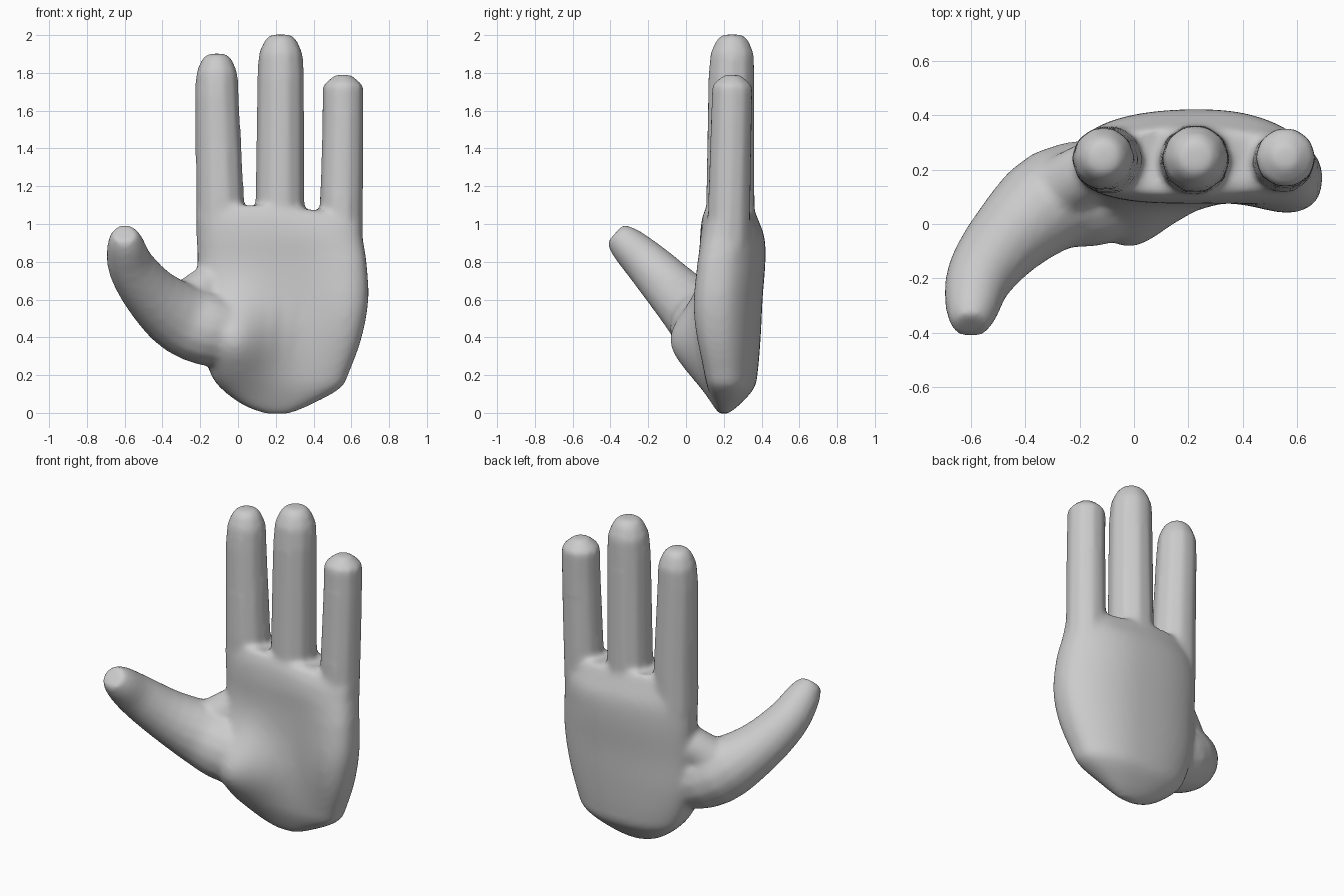
import bpy, bmesh, math
from mathutils import Vector

if "Cube" in bpy.data.objects:
    bpy.data.objects.remove(bpy.data.objects["Cube"])

grey = bpy.data.materials.new("light grey")
grey.diffuse_color = (0.6, 0.6, 0.6, 1)
grey.use_nodes = True
grey.node_tree.nodes["Principled BSDF"].inputs["Base Color"].default_value = grey.diffuse_color

bm = bmesh.new()


def skin(rings):
    """Close a stack of equal rings into a solid."""
    loops = [[bm.verts.new(p) for p in ring] for ring in rings]
    n = len(loops[0])
    for a, b in zip(loops, loops[1:]):
        for i in range(n):
            j = (i + 1) % n
            bm.faces.new((a[i], a[j], b[j], b[i]))
    bm.faces.new(loops[0][::-1])
    bm.faces.new(loops[-1])


def smooth_steps(rows, steps=5):
    """Fill in extra rows along a smooth curve through the given rows."""
    out = []
    for i in range(len(rows) - 1):
        a, b, c, d = (rows[max(0, min(k, len(rows) - 1))] for k in range(i - 1, i + 3))
        for s in range(steps):
            t = s / steps
            out.append([q + 0.5 * t * (r - p + t * (2 * p - 5 * q + 4 * r - w
                        + t * (3 * (q - r) + w - p))) for p, q, r, w in zip(a, b, c, d)])
    return out + [list(rows[-1])]


def bump(x, z, cx, cz, sx, sz):
    return math.exp(-((x - cx) / sx) ** 2 / 2 - ((z - cz) / sz) ** 2 / 2)


def palm_ring(z, x0, x1, y0, y1, n=64):
    """Cross-section with a flat front, rounder back and two fleshy mounds."""
    ring = []
    for i in range(n):
        a = 2 * math.pi * i / n
        c, s = math.cos(a), math.sin(a)
        power = 2.9 if s < 0 else 2.2
        x = (x0 + x1) / 2 + (x1 - x0) / 2 * math.copysign(abs(c) ** (2 / power), c)
        y = (y0 + y1) / 2 + (y1 - y0) / 2 * math.copysign(abs(s) ** (2 / power), s)
        # little finger side curls forward below the knuckles
        y -= 0.06 * max(0, (x - 0.3) / 0.38) ** 2 * max(0, min(1, (1.1 - z) / 0.3))
        front = max(0, -s) ** 0.5
        y -= front * 0.205 * bump(x, z, -0.06, 0.38, 0.16, 0.16)    # thumb mound
        y -= front * 0.05 * bump(x, z, 0.60, 0.52, 0.12, 0.22)      # outer mound
        drop = 0.045 * max(0, min(1, (x - 0.2) / 0.2)) * max(0, (z - 0.9) / 0.2)
        ring.append((x, y, z - drop))
    return ring


def tube(points, n=10):
    """Round limb through (x, y, z, radius) points."""
    centres = [Vector(p[:3]) for p in points]
    rings = []
    for i, p in enumerate(points):
        d = (centres[min(i + 1, len(points) - 1)] - centres[max(i - 1, 0)]).normalized()
        u = d.cross(Vector((0, 1, 0))).normalized()
        v = d.cross(u)
        rings.append([centres[i] + p[3] * (math.cos(t) * u + math.sin(t) * v)
                      for t in (2 * math.pi * k / n for k in range(n))])
    skin(rings)


# Palm: wrist point up to the knuckles
skin([palm_ring(*s) for s in smooth_steps((
    (-0.006, 0.15, 0.27, 0.18, 0.22),
    (0.04, 0.03, 0.38, 0.15, 0.28),
    (0.13, -0.09, 0.54, 0.115, 0.36),
    (0.22, -0.15, 0.59, 0.10, 0.38),
    (0.40, -0.20, 0.655, 0.09, 0.395),
    (0.60, -0.21, 0.69, 0.085, 0.405),
    (0.80, -0.215, 0.68, 0.08, 0.42),
    (0.93, -0.215, 0.66, 0.075, 0.415),
    (1.03, -0.22, 0.655, 0.085, 0.38),
    (1.10, -0.215, 0.655, 0.11, 0.35)))])

# Fingers: base x, tip x, tip height, base radius, upper radius
for xb, xt, top, rb, rt in ((-0.095, -0.112, 1.902, 0.129, 0.118),
                            (0.222, 0.226, 2.003, 0.133, 0.126)):
    tube([(xb, 0.235, 0.9, rb), (xb, 0.235, 1.15, rb),
          (xt, 0.24, top - 0.22, rt), (xt, 0.245, top - 0.1, rt * 0.95),
          (xt, 0.245, top - 0.03, rt * 0.7), (xt, 0.245, top, rt * 0.45)])

# Little finger with a blunter end
tube([(0.545, 0.225, 0.9, 0.116), (0.548, 0.23, 1.15, 0.116),
      (0.556, 0.24, 1.55, 0.112), (0.556, 0.245, 1.735, 0.111),
      (0.556, 0.245, 1.79, 0.045)])

# Thumb, with the web that joins it to the palm
tube(smooth_steps((
    (0.08, 0.18, 0.42, 0.12), (-0.10, 0.12, 0.43, 0.19),
    (-0.29, 0.09, 0.495, 0.19), (-0.455, -0.045, 0.625, 0.152),
    (-0.565, -0.19, 0.775, 0.125), (-0.595, -0.315, 0.895, 0.098),
    (-0.60, -0.375, 0.95, 0.066)), 3), 16)
tube([(-0.08, 0.22, 0.75, 0.08), (-0.17, 0.19, 0.665, 0.11), (-0.29, 0.12, 0.57, 0.12)], 16)

bmesh.ops.recalc_face_normals(bm, faces=bm.faces)
mesh = bpy.data.meshes.new("hand")
bm.to_mesh(mesh)
bm.free()
mesh.materials.append(grey)
hand = bpy.data.objects.new("hand", mesh)
bpy.context.collection.objects.link(hand)

# Fuse the parts into one skin and soften the joins
fuse = hand.modifiers.new("fuse", 'REMESH')
fuse.mode = 'VOXEL'
fuse.voxel_size = 0.015
fuse.use_smooth_shade = True
soften = hand.modifiers.new("soften", 'SMOOTH')
soften.factor = 0.5
soften.iterations = 14
